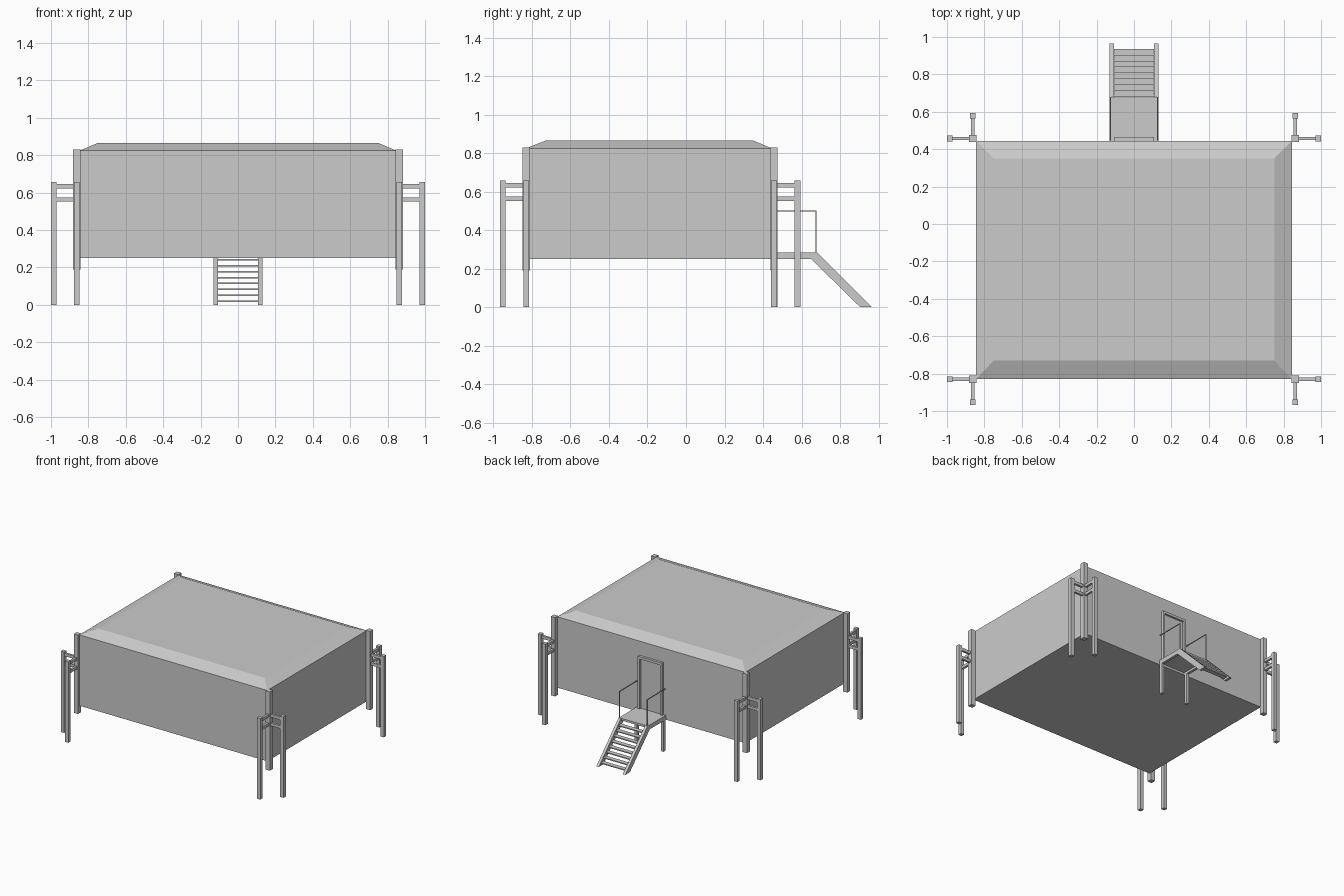
import bpy, bmesh

if "Cube" in bpy.data.objects:
    bpy.data.objects.remove(bpy.data.objects["Cube"])


def mesh_object(name, verts, faces):
    me = bpy.data.meshes.new(name)
    me.from_pydata(verts, [], faces)
    bm = bmesh.new()
    bm.from_mesh(me)
    bmesh.ops.recalc_face_normals(bm, faces=bm.faces)
    bm.to_mesh(me)
    bm.free()
    ob = bpy.data.objects.new(name, me)
    bpy.context.collection.objects.link(ob)
    return ob


def loft(name, *loops):
    """Closed solid through equal-length point loops."""
    n = len(loops[0])
    verts = [p for lp in loops for p in lp]
    faces = [tuple(range(n)), tuple(range(len(verts) - n, len(verts)))]
    for k in range(len(loops) - 1):
        for i in range(n):
            j = (i + 1) % n
            faces.append((k * n + i, k * n + j, (k + 1) * n + j, (k + 1) * n + i))
    return mesh_object(name, verts, faces)


def rect(x, y, z):
    return [(x[0], y[0], z), (x[1], y[0], z), (x[1], y[1], z), (x[0], y[1], z)]


def box(name, x, y, z):
    return loft(name, rect(x, y, z[0]), rect(x, y, z[1]))


def column(name, x, y, z, half):
    return box(name, (x - half, x + half), (y - half, y + half), z)


# Raised hall with a sloped-edge roof
wx, wy = (-0.845, 0.845), (-0.83, 0.445)
loft("hall_body_and_roof", rect(wx, wy, 0.25), rect(wx, wy, 0.825),
     rect((-0.75, 0.75), (-0.73, 0.35), 0.865))

# Corner posts, each tied by two pairs of beams to two outer legs
for sx in (-1, 1):
    for cy, sy in ((-0.83, -1), (0.457, 1)):
        cx = sx * 0.862
        column("corner_post", cx, cy, (0.19, 0.83), 0.019)
        lx, ly = sx * 0.985, cy + sy * 0.122
        column("side_leg", lx, cy, (0, 0.657), 0.015)
        column("end_leg", cx, ly, (0, 0.657), 0.015)
        for z in ((0.622, 0.645), (0.551, 0.574)):
            box("side_beam", sorted((cx, lx)), (cy - 0.009, cy + 0.009), z)
            box("end_beam", (cx - 0.009, cx + 0.009), sorted((cy, ly)), z)

# Back door with its frame
box("door_panel", (-0.09, 0.09), (0.44, 0.449), (0.285, 0.69))
box("door_frame_top", (-0.108, 0.108), (0.44, 0.465), (0.69, 0.71))
for sx in (-1, 1):
    box("door_jamb", sorted((sx * 0.09, sx * 0.108)), (0.44, 0.465), (0.285, 0.69))

# Landing deck
box("landing_deck", (-0.13, 0.13), (0.445, 0.675), (0.268, 0.285))

for sx in (-1, 1):
    xs = sorted((sx * 0.108, sx * 0.13))
    # Side beam and stringer in one bent profile
    prof = [(0.445, 0.25), (0.65, 0.25), (0.905, 0), (0.965, 0), (0.68, 0.285), (0.445, 0.285)]
    loft("stair_stringer", *[[(x, y, z) for y, z in prof] for x in xs])
    # Landing supports
    box("landing_leg", xs, (0.447, 0.475), (0, 0.25))
    # Thin handrail
    rx = sx * 0.125
    column("rail_post", rx, 0.675, (0.26, 0.502), 0.003)
    box("handrail", (rx - 0.003, rx + 0.003), (0.447, 0.678), (0.496, 0.502))

# Open treads
for i in range(8):
    z = 0.24 - i * 0.0315
    y = 0.697 + i * 0.0315
    box("stair_tread", (-0.115, 0.115), (y - 0.018, y + 0.018), (z - 0.004, z + 0.004))
